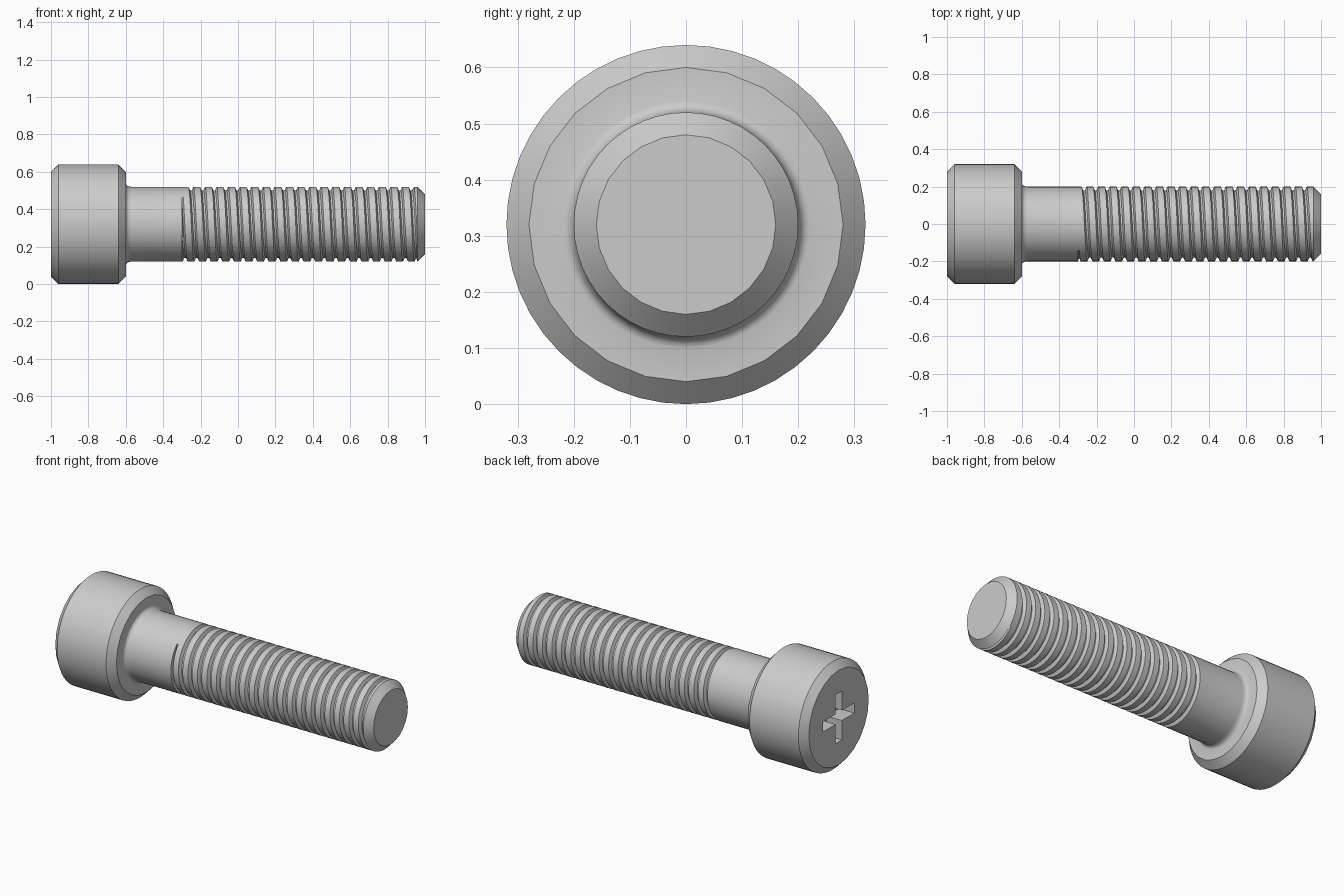
import bpy, bmesh
from math import sin, cos, pi

if "Cube" in bpy.data.objects:
    bpy.data.objects.remove(bpy.data.objects["Cube"], do_unlink=True)

SIDES = 48
AXIS_Z = 0.32
SHAFT_R = 0.2
THREAD_START, THREAD_END = -0.3, 0.96

steel = bpy.data.materials.new("plain grey steel")
steel.use_nodes = True
grey = (0.6, 0.6, 0.6, 1)
steel.diffuse_color = grey
steel.node_tree.nodes["Principled BSDF"].inputs["Base Color"].default_value = grey


def on_axis(x, r, j):
    """Point at radius r around the bolt axis, turning right-handed along +x."""
    a = 2 * pi * j / SIDES
    return (x, -r * sin(a), AXIS_Z + r * cos(a))


def finish(name, bm, smooth=True):
    bmesh.ops.remove_doubles(bm, verts=bm.verts, dist=1e-5)
    bmesh.ops.recalc_face_normals(bm, faces=bm.faces)
    mesh = bpy.data.meshes.new(name)
    bm.to_mesh(mesh)
    bm.free()
    mesh.materials.append(steel)
    obj = bpy.data.objects.new(name, mesh)
    bpy.context.collection.objects.link(obj)
    if smooth:
        shade(obj)
    return obj


def shade(obj):
    bpy.ops.object.select_all(action="DESELECT")
    obj.select_set(True)
    bpy.context.view_layer.objects.active = obj
    bpy.ops.object.shade_smooth_by_angle(angle=pi / 6)


def lathe(name, profile, smooth=True):
    """Revolve (x, radius, coarse) rings; coarse rings have half the corners."""
    bm = bmesh.new()
    rings = []
    for x, r, coarse in profile:
        chord = r * cos(2 * pi / SIDES) if coarse else r
        rings.append([bm.verts.new(on_axis(x, chord if j % 2 else r, j))
                      for j in range(SIDES)])
    for a, b in zip(rings, rings[1:]):
        for j in range(SIDES):
            k = (j + 1) % SIDES
            bm.faces.new((a[j], a[k], b[k], b[j]))
    bm.faces.new(rings[0])
    bm.faces.new(rings[-1])
    return finish(name, bm, smooth)


# Head with chamfered rims, fillet and plain shank
fillet = [(-0.57 - 0.03 * cos(t * pi / 8), SHAFT_R + 0.02 * (1 - sin(t * pi / 8)), False)
          for t in range(5)]
head = lathe("head_and_shank", [
    (-1, 0.28, True), (-0.96, 0.32, False), (-0.64, 0.32, False), (-0.6, 0.28, True),
    *fillet, (THREAD_START, SHAFT_R, False)], smooth=False)

# Cross-shaped drive recess cut into the head
ARM, HALF, DEPTH = 0.145, 0.03, 0.1
corner = [(ARM, -HALF), (ARM, HALF), (HALF, HALF)]
bm = bmesh.new()
outline = []
for q in range(4):
    c, s = round(cos(q * pi / 2)), round(sin(q * pi / 2))
    outline += [bm.verts.new((-1.05, c * u - s * v, AXIS_Z + s * u + c * v))
                for u, v in corner]
base = bm.faces.new(outline)
grown = bmesh.ops.extrude_face_region(bm, geom=[base])["geom"]
bmesh.ops.translate(bm, vec=(0.05 + DEPTH, 0, 0),
                    verts=[g for g in grown if isinstance(g, bmesh.types.BMVert)])
cutter = finish("recess_cutter", bm, smooth=False)
cutter.hide_render = True
cut = head.modifiers.new("recess", "BOOLEAN")
cut.operation, cut.solver, cut.object = "DIFFERENCE", "EXACT", cutter
bpy.context.view_layer.objects.active = head
bpy.ops.object.modifier_apply(modifier=cut.name)
bpy.data.objects.remove(cutter, do_unlink=True)
shade(head)

# Threaded shaft: one helical groove with flat crests
PITCH, ROOT_R = 0.062, 0.18
groove = [(0, SHAFT_R), (0.56, SHAFT_R), (0.7, ROOT_R), (0.86, ROOT_R)]
turns = int((THREAD_END - THREAD_START) / PITCH) + 3
bm = bmesh.new()
rows = []
for k in range(-1, turns):
    for offset, radius in groove:
        row = []
        for j in range(SIDES + 1):
            x = THREAD_START + PITCH * (k + offset + j / SIDES)
            inside = THREAD_START < x < THREAD_END
            x = min(max(x, THREAD_START), THREAD_END)
            row.append(bm.verts.new(on_axis(x, radius if inside else SHAFT_R, j)))
        rows.append(row)
for a, b in zip(rows, rows[1:]):
    for j in range(SIDES):
        quad = (a[j], a[j + 1], b[j + 1], b[j])
        if len({round(v.co.x, 5) for v in quad}) > 1:
            bm.faces.new(quad)
bmesh.ops.delete(bm, geom=[v for v in bm.verts if not v.link_faces], context="VERTS")
finish("threaded_shaft", bm)

# Chamfered tip
lathe("tip", [(THREAD_END, SHAFT_R, False), (1, 0.16, True)])
